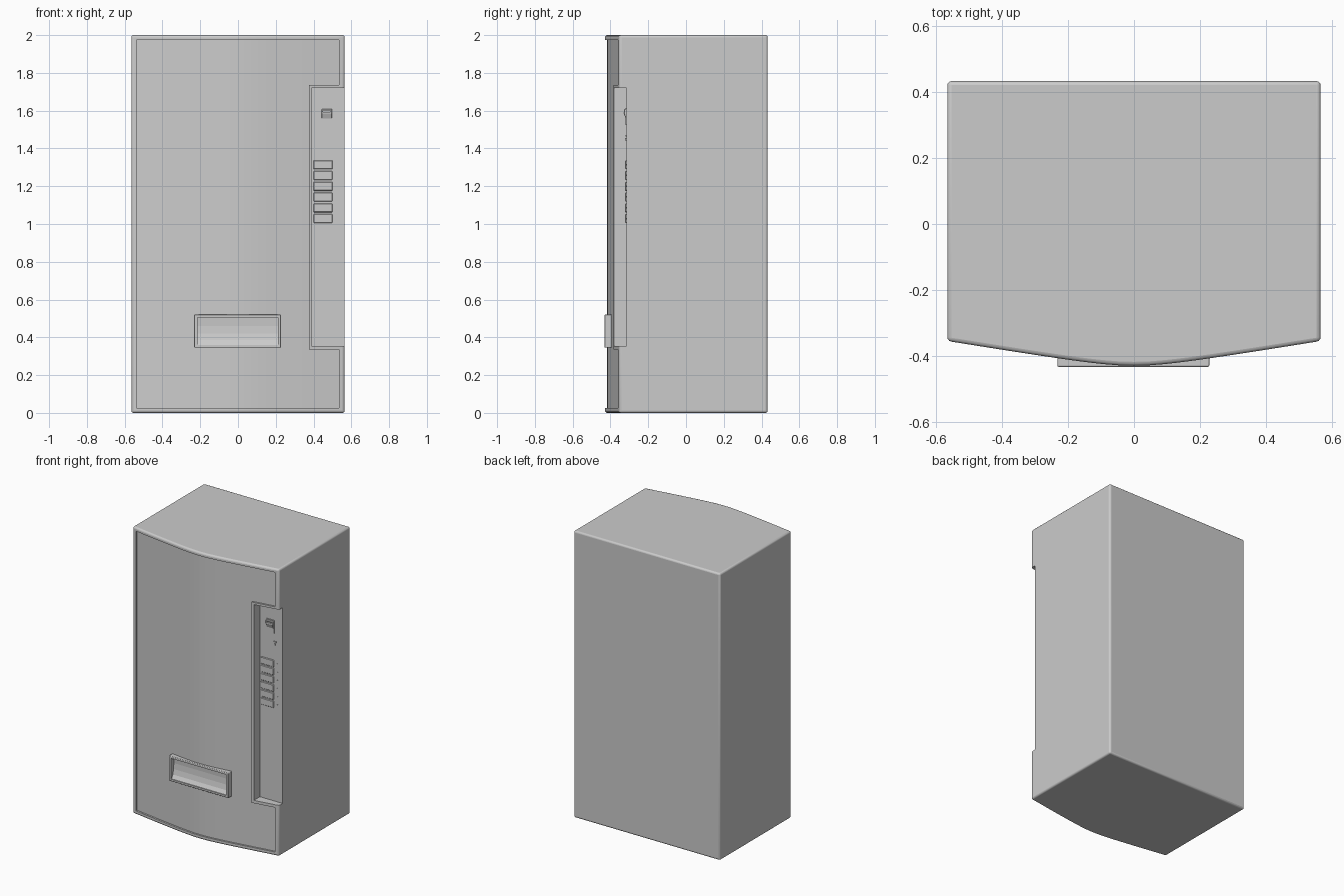
import bpy, bmesh, math

if "Cube" in bpy.data.objects:
    bpy.data.objects.remove(bpy.data.objects["Cube"])

grey = bpy.data.materials.new("light_grey")
grey.use_nodes = True
COLOUR = (0.6, 0.6, 0.6, 1)
grey.diffuse_color = COLOUR
grey.node_tree.nodes["Principled BSDF"].inputs["Base Color"].default_value = COLOUR

W, BACK, H = 0.565, 0.432, 2.0


def front(x):
    """Bowed front line of the cabinet."""
    return -0.449 + math.sqrt(0.0004 + 0.027 * x * x)


def prism(name, pts, lo, hi, axis="z"):
    """Extrude an outline: (x, y) along z, or (y, z) along x."""
    place = (lambda p, t: (p[0], p[1], t)) if axis == "z" else (lambda p, t: (t, p[0], p[1]))
    bm = bmesh.new()
    low = [bm.verts.new(place(p, lo)) for p in pts]
    high = [bm.verts.new(place(p, hi)) for p in pts]
    bm.faces.new(low)
    bm.faces.new(high)
    for i in range(len(pts)):
        j = (i + 1) % len(pts)
        bm.faces.new((low[i], low[j], high[j], high[i]))
    bmesh.ops.recalc_face_normals(bm, faces=bm.faces)
    me = bpy.data.meshes.new(name)
    bm.to_mesh(me)
    bm.free()
    me.materials.append(grey)
    ob = bpy.data.objects.new(name, me)
    bpy.context.collection.objects.link(ob)
    return ob


def box(name, x0, x1, y0, y1, z0, z1):
    return prism(name, [(x0, y0), (x1, y0), (x1, y1), (x0, y1)], z0, z1)


def bowed(name, x0, x1, back, shift, z0, z1, n=24):
    """Prism between the bowed front line and a flat plane."""
    xs = [x0 + (x1 - x0) * i / n for i in range(n + 1)]
    return prism(name, [(x, front(x) + shift) for x in xs] + [(x1, back), (x0, back)], z0, z1)


def bevel(ob, width, segments):
    m = ob.modifiers.new("bevel", "BEVEL")
    m.width, m.segments, m.limit_method = width, segments, "ANGLE"
    m.angle_limit = math.radians(40)


def cut(ob, cutter):
    m = ob.modifiers.new("cut", "BOOLEAN")
    m.operation, m.solver, m.object = "DIFFERENCE", "EXACT", cutter
    cutter.hide_render = True
    cutter.hide_set(True)
    cutter.display_type = "WIRE"


def smooth(ob):
    bpy.ops.object.select_all(action="DESELECT")
    ob.select_set(True)
    bpy.context.view_layer.objects.active = ob
    bpy.ops.object.shade_smooth_by_angle(angle=math.radians(35))


# Cabinet with softened edges
cabinet = bowed("cabinet", -W, W, BACK, 0, 0, H)
bevel(cabinet, 0.012, 3)

# Sunken front panel, leaving a raised rim round the control bay
for x0, x1, z0, z1 in ((-0.537, 0.375, 0.025, 1.975),
                       (0.37, 0.535, 1.735, 1.975),
                       (0.37, 0.535, 0.025, 0.335)):
    cut(cabinet, bowed("panel_cutter", x0, x1, -0.6, 0.012, z0, z1))

# Control bay, open at the side
cut(cabinet, box("bay_cutter", 0.39, 0.7, -0.6, -0.315, 0.355, 1.72))

# Delivery flap frame with scooped opening
flap = box("delivery_flap", -0.232, 0.228, -0.432, -0.36, 0.345, 0.52)
bevel(flap, 0.004, 2)
scoop = [(-0.6, 0.505), (-0.402, 0.505), (-0.400, 0.46), (-0.403, 0.42),
         (-0.411, 0.385), (-0.425, 0.36), (-0.6, 0.36)]
scoop_cutter = prism("scoop_cutter", scoop, -0.215, 0.211, "x")
cut(flap, scoop_cutter)
cut(cabinet, scoop_cutter)
smooth(cabinet)
smooth(flap)

# Product buttons and their indicator studs
for i in range(6):
    z = 1.005 + i * 0.057
    button = box("product_button", 0.40, 0.50, -0.322, -0.31, z, z + 0.047)
    bevel(button, 0.003, 1)
    box("indicator_stud", 0.522, 0.53, -0.318, -0.31, z + 0.02, z + 0.028)

# Note reader: plate, protruding lip and slot rim
box("note_plate", 0.438, 0.502, -0.319, -0.31, 1.525, 1.615)
lip = prism("note_lip", [(-0.31, 1.61), (-0.328, 1.608), (-0.33, 1.585), (-0.31, 1.535)],
            0.442, 0.498, "x")
bevel(lip, 0.003, 1)
cut(lip, box("note_slot_cutter", 0.45, 0.49, -0.4, -0.32, 1.593, 1.6))

# Coin slot and return knob
box("coin_slot", 0.498, 0.516, -0.32, -0.31, 1.462, 1.47)
box("return_knob", 0.503, 0.511, -0.322, -0.31, 1.442, 1.456)
